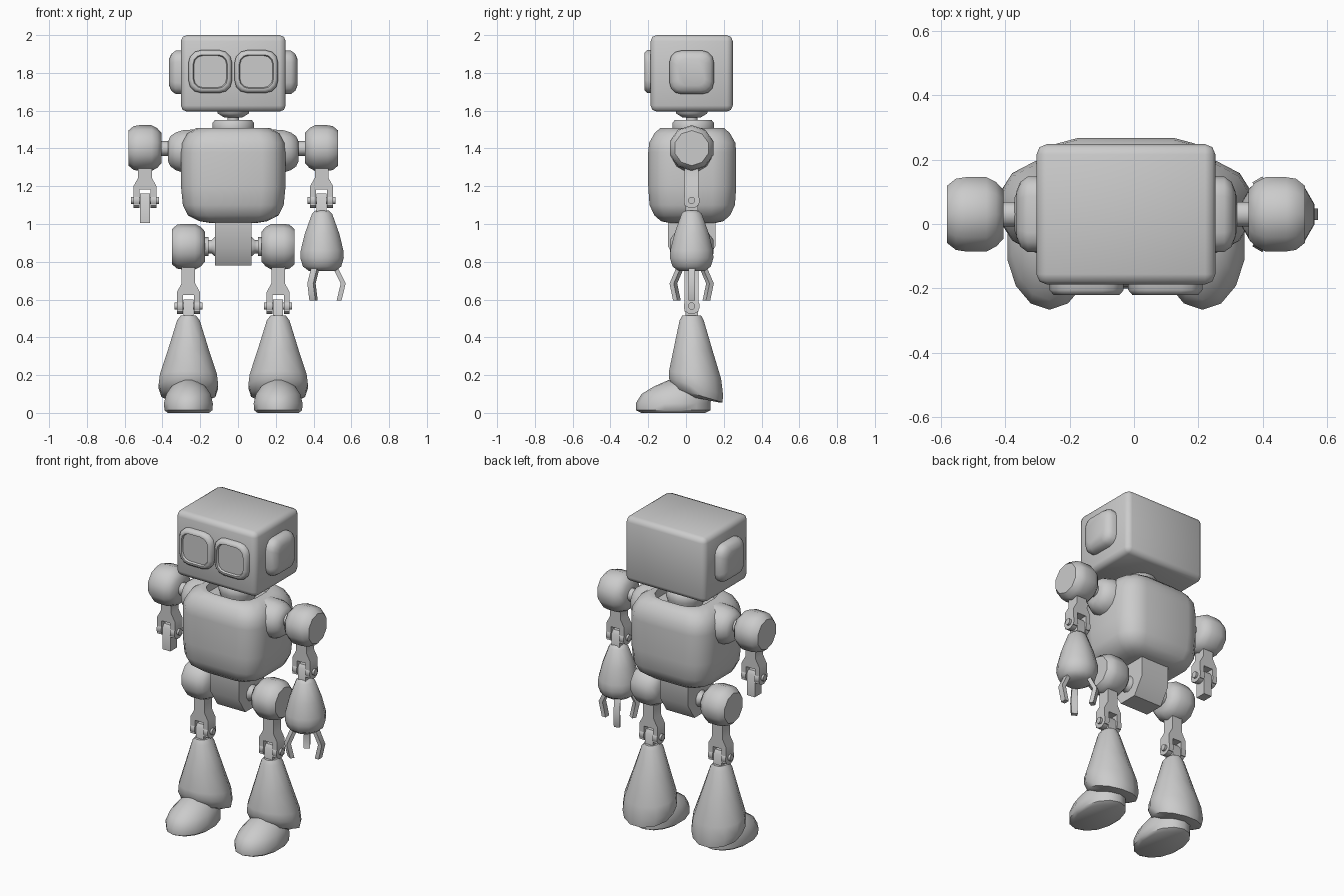
import bpy
import bmesh
from math import sin, cos, pi
from mathutils import Vector

if "Cube" in bpy.data.objects:
    bpy.data.objects.remove(bpy.data.objects["Cube"])

GREY = (0.6, 0.6, 0.6, 1)
mat = bpy.data.materials.new("plain grey")
mat.use_nodes = True
mat.diffuse_color = GREY
mat.node_tree.nodes["Principled BSDF"].inputs["Base Color"].default_value = GREY

CX, CY = -0.025, 0.03      # body axis
parts = []


def finish(bm, name):
    bmesh.ops.recalc_face_normals(bm, faces=bm.faces)
    mesh = bpy.data.meshes.new(name)
    bm.to_mesh(mesh)
    bm.free()
    mesh.materials.append(mat)
    ob = bpy.data.objects.new(name, mesh)
    bpy.context.collection.objects.link(ob)
    parts.append(ob)
    return ob


def loft(name, rings):
    """Skin a list of equal-length point rings and cap both ends."""
    bm = bmesh.new()
    loops = [[bm.verts.new(p) for p in ring] for ring in rings]
    n = len(loops[0])
    for a, b in zip(loops, loops[1:]):
        for i in range(n):
            j = (i + 1) % n
            bm.faces.new((a[i], a[j], b[j], b[i]))
    bm.faces.new(loops[0])
    bm.faces.new(loops[-1])
    return finish(bm, name)


def place(axis, u, v, t):
    return Vector({"X": (t, u, v), "Y": (u, t, v), "Z": (u, v, t)}[axis])


def ellipse(ru, rv, sides):
    return [(ru * cos(2 * pi * (i + .5) / sides), rv * sin(2 * pi * (i + .5) / sides))
            for i in range(sides)]


def rounded(hu, hv, r, steps=3):
    pts = []
    for k, (su, sv) in enumerate(((1, 1), (-1, 1), (-1, -1), (1, -1))):
        for i in range(steps + 1):
            a = pi / 2 * (k + i / steps)
            pts.append((su * (hu - r) + r * cos(a), sv * (hv - r) + r * sin(a)))
    return pts


def lathe(name, centre, profile, axis="Z", sides=12, flip=1):
    """Turn (distance along axis, radius) pairs around an axis."""
    return loft(name, [[Vector(centre) + place(axis, u, v, flip * t)
                        for u, v in ellipse(r, r, sides)] for t, r in profile])


def soft_box(name, centre, profile, axis, flip=1):
    """Stack rounded rectangles (distance, half u, half v, corner)."""
    return loft(name, [[Vector(centre) + place(axis, u, v, flip * t)
                        for u, v in rounded(hu, hv, r)] for t, hu, hv, r in profile])


def prism(name, centre, outline, half, axis):
    return loft(name, [[Vector(centre) + place(axis, u, v, t) for u, v in outline]
                       for t in (-half, half)])


# Head
bm = bmesh.new()
bmesh.ops.create_cube(bm, size=1)
for v in bm.verts:
    v.co = Vector((v.co.x * .555, v.co.y * .435, v.co.z * .405)) + Vector((CX, CY, 1.7975))
bmesh.ops.bevel(bm, geom=bm.edges[:], offset=.032, segments=2, profile=.5, affect="EDGES")
finish(bm, "head")

# Goggles with recessed lenses, and ear pads
for s, side in ((1, "left"), (-1, "right")):
    soft_box(side + "_goggle", (CX + s * .122, 0, 1.807),
             [(-.17, .115, .113, .065), (-.205, .115, .113, .065), (-.22, .102, .1, .056),
              (-.22, .091, .089, .05), (-.208, .086, .084, .046)], "Y")
    soft_box(side + "_ear", (CX + s * .26, CY, 1.803),
             [(0, .117, .115, .06), (.045, .117, .115, .06), (.068, .1, .098, .05),
              (.08, .07, .07, .035)], "X", s)

# Neck
lathe("neck_socket", (CX, CY, 0), [(1.61, .09), (1.585, .085), (1.564, .05)])
lathe("neck_post", (CX, CY, 0), [(1.48, .032), (1.6, .032)])
lathe("collar", (CX, CY + .008, 0), [(1.46, .1), (1.5, .112), (1.535, .112), (1.55, .1)], sides=16)

# Torso with a sunken neck opening
soft_box("torso", (CX, .033, 0),
         [(1.005, .12, .12, .06), (1.015, .18, .165, .08), (1.045, .24, .2, .1),
          (1.1, .267, .226, .12), (1.2, .277, .233, .125), (1.38, .277, .233, .125),
          (1.43, .27, .228, .12), (1.48, .243, .2, .11), (1.508, .195, .17, .1),
          (1.508, .165, .145, .1), (1.46, .16, .14, .1)], "Z")

# Pelvis
prism("pelvis", (CX, CY, 0), [(-.125, 1.04), (.125, 1.04), (.125, .88), (.06, .78),
                              (-.06, .78), (-.125, .88)], .097, "X")

BARREL = [(-.0875, .08), (-.065, .105), (-.035, .121), (.03, .121), (.06, .116), (.0875, .093)]


def joint_link(name, x, top, pin, low):
    """Forked link hanging from a ball, its pin and the tab held in it."""
    c = (x, CY, pin)
    half = [(.036, top - pin), (.036, .12), (.061, .075), (.061, -.028), (.03, -.028), (.03, .058)]
    prism(name + "_fork", c, half + [(-u, v) for u, v in reversed(half)], .037, "Y")
    for s in (1, -1):
        lathe(name + "_fork_eye", (x + s * .0455, CY, pin), [(-.0155, .043), (.0155, .043)], "X")
    lathe(name + "_pin", c, [(-.074, .02), (.074, .02)], "X", 8)
    prism(name + "_tab", c, [(-.033, low - pin), (.033, low - pin), (.033, .015), (.018, .036),
                             (-.018, .036), (-.033, .015)], .027, "X")


for s, side in ((1, "left"), (-1, "right")):
    # Shoulder
    ax = CX + s * .4675
    lathe(side + "_shoulder_socket", (CX, CY, 1.385),
          [(.2, .12), (.27, .115), (.305, .103), (.333, .083), (.345, .055)], "X", 12, s)
    lathe(side + "_shoulder_axle", (CX, CY, 1.4), [(.33, .04), (.4, .04)], "X", 10, s)
    lathe(side + "_shoulder_ball", (ax, CY, 1.402), BARREL, "X", 10, s)
    joint_link(side + "_elbow", ax, 1.32, 1.125, 1.03 if s > 0 else 1.005)

    # Hip
    lx = CX + s * .2375
    lathe(side + "_hip_axle", (CX, CY, .88),
          [(.08, .05), (.1, .05), (.115, .035), (.13, .035), (.13, .05), (.155, .05)], "X", 10, s)
    lathe(side + "_hip_ball", (lx, CY, .88), BARREL, "X", 10, s)
    joint_link(side + "_knee", lx, .8, .565, .48)

    # Bell-shaped lower leg, its base sloping down to the heel
    rings = []
    for z, cy, rx, ry, tilt in ((.515, .03, .042, .052, 0), (.49, .03, .062, .066, 0),
                                (.33, .038, .113, .108, -.05), (.2, .048, .156, .143, -.15),
                                (.14, .053, .163, .148, -.3), (.095, .062, .148, .136, -.3),
                                (.075, .075, .105, .1, -.2)):
        rings.append([(lx + u, cy + v, z + tilt * v) for u, v in ellipse(rx, ry, 12)])
    loft(side + "_lower_leg", rings)

    # Foot
    rings = []
    for z, cy, rx, ry in ((0, -.068, .112, .17), (.014, -.068, .13, .197), (.05, -.068, .133, .198),
                          (.1, -.05, .12, .185), (.14, -.03, .092, .14), (.175, -.01, .045, .08)):
        rings.append([(lx + u, cy + v, z) for u, v in ellipse(rx, ry, 14)])
    loft(side + "_foot", rings)

# Left forearm with a three-fingered claw
fx = CX + .47
lathe("left_forearm", (fx, CY, 0),
      [(1.072, .035), (1.055, .055), (.95, .094), (.86, .117), (.82, .119), (.775, .105), (.75, .07)])
for k in range(3):
    d = Vector((cos(2 * pi * k / 3), sin(2 * pi * k / 3), 0))
    side_dir = Vector((-d.y, d.x, 0))
    rings = []
    for r, z in ((.065, .78), (.112, .685), (.09, .595)):
        mid = Vector((fx, CY, z)) + d * r
        rings.append([mid + d * (a * .013) + side_dir * (b * .018)
                      for a, b in ((1, 1), (-1, 1), (-1, -1), (1, -1))])
    loft("left_finger", rings)

# Smooth shading with crisp caps
bpy.ops.object.select_all(action="DESELECT")
for ob in parts:
    ob.select_set(True)
bpy.context.view_layer.objects.active = parts[0]
bpy.ops.object.shade_smooth_by_angle(angle=.84)
